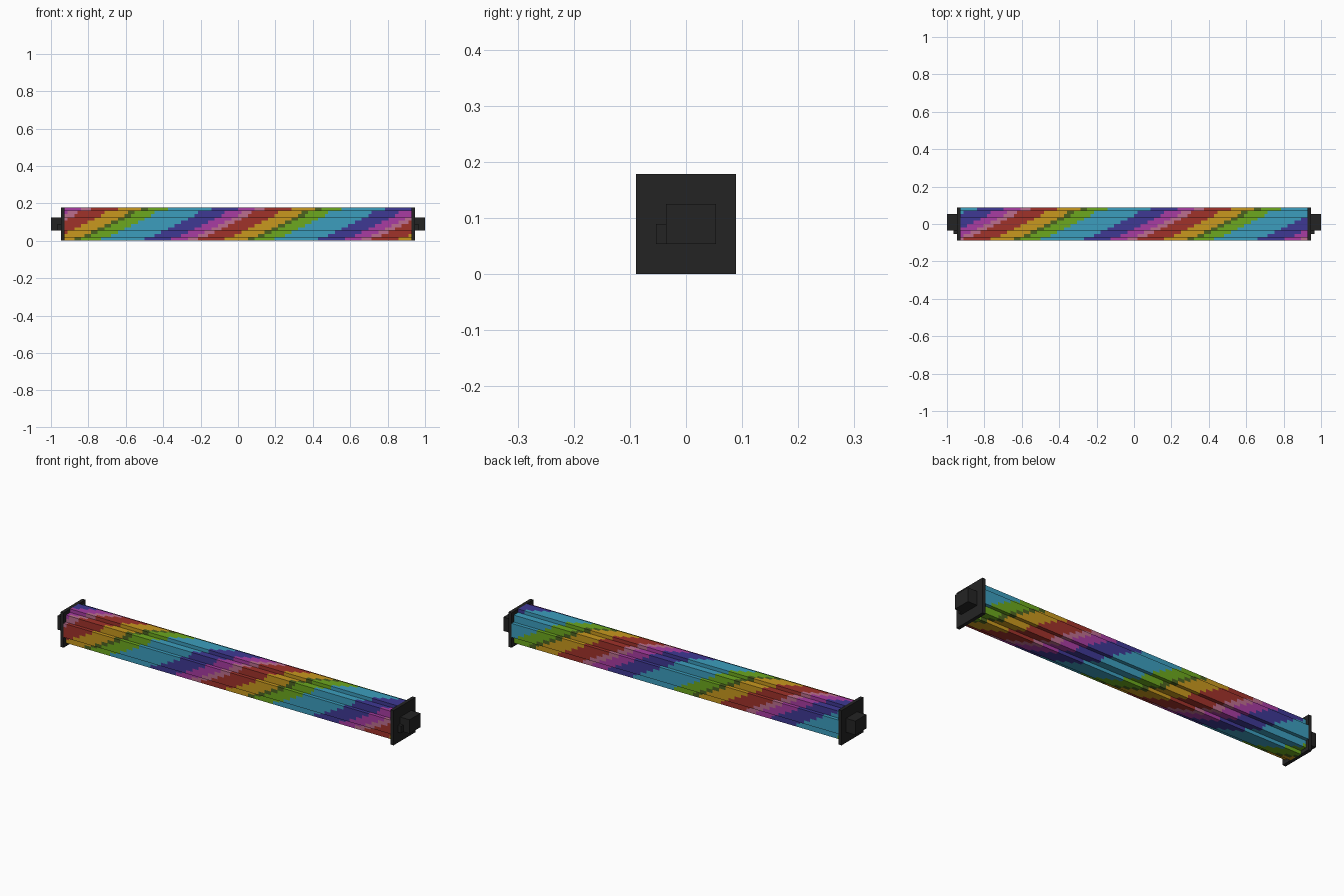
import bpy, bmesh, math

if "Cube" in bpy.data.objects:
    bpy.data.objects.remove(bpy.data.objects["Cube"], do_unlink=True)

U = 2 / 112          # size of one block
LENGTH = 104         # blocks along the tube
PERIOD = 52          # blocks for one turn of the stripes
MID = 5 * U          # height of the tube axis


def make_material(name, rgb):
    lin = [c / 255 / 12.92 if c < 11 else ((c / 255 + 0.055) / 1.055) ** 2.4 for c in rgb]
    mat = bpy.data.materials.new(name)
    mat.use_nodes = True
    mat.diffuse_color = (*lin, 1)
    mat.node_tree.nodes["Principled BSDF"].inputs["Base Color"].default_value = (*lin, 1)
    return mat


# Stripe colours with their widths in blocks
STRIPES = [
    ("red", (160, 50, 42), 8),
    ("amber", (200, 152, 30), 7),
    ("dark olive", (76, 98, 32), 2),
    ("green", (108, 168, 30), 6),
    ("sky blue", (60, 158, 190), 13),
    ("indigo", (62, 56, 148), 8),
    ("magenta", (168, 60, 162), 5),
    ("dusty pink", (188, 110, 142), 3),
]
black = make_material("black", (36, 36, 36))
stripe_mats = [make_material(n, c) for n, c, w in STRIPES]
stripe_at = [i for i, s in enumerate(STRIPES) for _ in range(s[2])]


def add_object(name, bm, mats):
    mesh = bpy.data.meshes.new(name)
    bm.to_mesh(mesh)
    bm.free()
    for m in mats:
        mesh.materials.append(m)
    obj = bpy.data.objects.new(name, mesh)
    bpy.context.collection.objects.link(obj)
    return obj


# Striped tube: a blocky disc section swept along x
def inside(y, z):
    return math.hypot(y, z) < 5


bm = bmesh.new()
cells = [(a - 4.5, b - 4.5) for a in range(10) for b in range(10)]
for y, z in cells:
    if not inside(y, z):
        continue
    turn = math.atan2(z, -y) / math.tau
    for dy, dz in ((1, 0), (-1, 0), (0, 1), (0, -1)):
        if inside(y + dy, z + dz):
            continue
        # The two corners of this outer side, ordered to face outward
        cy, cz = y + dy / 2, z + dz / 2
        ends = [(cy + dz / 2, cz - dy / 2), (cy - dz / 2, cz + dy / 2)]
        rows = [[bm.verts.new(((i - LENGTH / 2) * U, py * U, MID + pz * U))
                 for i in range(LENGTH + 1)] for py, pz in ends]
        for i in range(LENGTH):
            f = bm.faces.new((rows[0][i], rows[0][i + 1], rows[1][i + 1], rows[1][i]))
            f.material_index = stripe_at[int((i + 2.5 - PERIOD * turn) % PERIOD)]
            if f.normal.dot(f.normal) == 0:
                f.normal_update()
            if f.normal.y * dy + f.normal.z * dz < 0:
                f.normal_flip()
bmesh.ops.remove_doubles(bm, verts=bm.verts, dist=U / 100)
add_object("striped_tube", bm, stripe_mats)


# Black end fittings, in block units from the tube axis
def block(name, x, y, z):
    bm = bmesh.new()
    bmesh.ops.create_cube(bm, size=1)
    for v in bm.verts:
        v.co = [((lo + hi) / 2 + c * (hi - lo)) * U for c, (lo, hi) in zip(v.co, (x, y, z))]
        v.co.z += MID
    add_object(name, bm, [black])


for side, s in (("left", 1), ("right", -1)):
    def span(a, b):
        return sorted((s * a, s * b))
    block(side + "_end_plate", span(52, 53), (-5, 5), (-5, 5))
    block(side + "_plug", span(53, 56), (-2, 3), (-2, 2))
    block(side + "_plug_key", span(53, 54), (-3, -2), (-2, 0))
